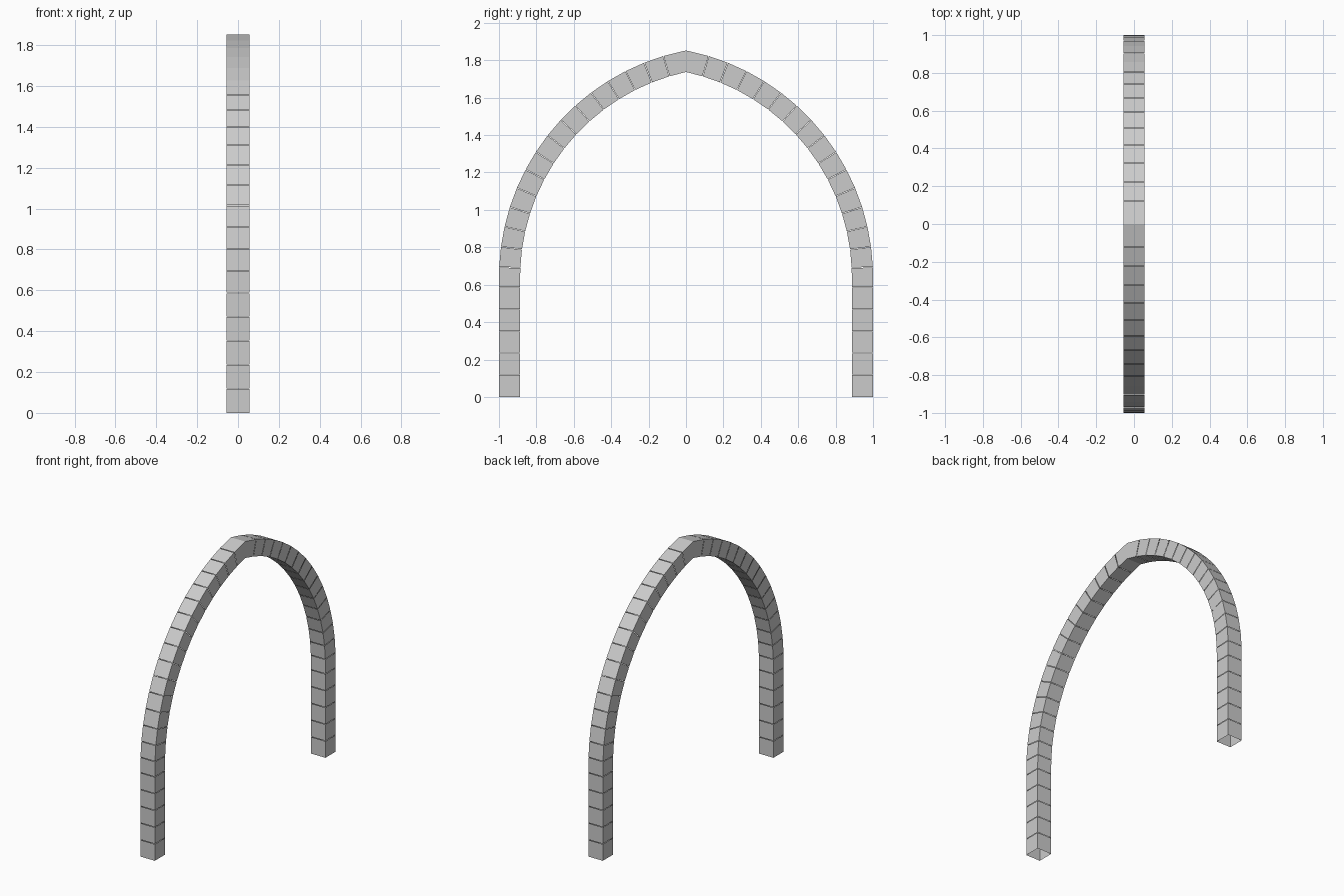
import bpy, bmesh
from math import radians, sin, cos, acos
from mathutils import Vector

cube = bpy.data.objects.get("Cube")
if cube:
    bpy.data.objects.remove(cube, do_unlink=True)

stone = bpy.data.materials.new("light_grey_stone")
stone.use_nodes = True
colour = (0.6, 0.6, 0.6, 1)
stone.diffuse_color = colour
stone.node_tree.nodes["Principled BSDF"].inputs["Base Color"].default_value = colour

HALF = 0.056         # half width along x
THICK = 0.113        # radial thickness
GAP = 0.003          # joint between blocks
LEG_BLOCKS, LEG_TOP = 5, 0.587
SPRING, RADIUS, CENTRE = 0.64, 1.235, -0.235
STEP = radians(5.05)


def arc_joint(angle):
    """Outer and inner point of a radial joint, as (y, z) pairs."""
    return [Vector((CENTRE + r * cos(angle), SPRING + r * sin(angle)))
            for r in (RADIUS, RADIUS - THICK)]


def leg_joint(z):
    return [Vector((1, z)), Vector((1 - THICK, z))]


def apex_joint():
    """The vertical joint where both halves meet."""
    return [Vector((0, SPRING + r * sin(acos(-CENTRE / r))))
            for r in (RADIUS, RADIUS - THICK)]


def inset(a, b, amount):
    """Move joint a towards joint b."""
    return [p + (q - p).normalized() * amount for p, q in zip(a, b)]


def build_blocks(name, joints, meets_apex=False):
    bm = bmesh.new()
    for i, (low, high) in enumerate(zip(joints, joints[1:])):
        last = meets_apex and i == len(joints) - 2
        first = low[0].y == 0
        ends = (inset(low, high, 0 if first else GAP / 2),
                inset(high, low, 0 if last else GAP / 2))
        rings = []
        for outer, inner in ends:
            corners = ((-HALF, outer), (-HALF, inner), (HALF, inner), (HALF, outer))
            rings.append([bm.verts.new((x, p.x, p.y)) for x, p in corners])
        a, b = rings
        for j in range(4):
            k = (j + 1) % 4
            bm.faces.new((a[j], a[k], b[k], b[j]))
    mesh = bpy.data.meshes.new(name)
    bm.to_mesh(mesh)
    bm.free()
    mesh.materials.append(stone)
    obj = bpy.data.objects.new(name, mesh)
    bpy.context.collection.objects.link(obj)
    # Second half of the arch
    mirror = obj.modifiers.new("mirror", 'MIRROR')
    mirror.use_axis = (False, True, False)
    return obj


# Straight legs
leg_joints = [leg_joint(LEG_TOP * i / LEG_BLOCKS) for i in range(LEG_BLOCKS + 1)]
build_blocks("leg_blocks", leg_joints)

# Pointed arch from the legs up to the apex
arch_joints = [leg_joint(LEG_TOP)]
arch_joints += [arc_joint((i + 0.5) * STEP) for i in range(15)]
arch_joints.append(apex_joint())
build_blocks("arch_blocks", arch_joints, meets_apex=True)
